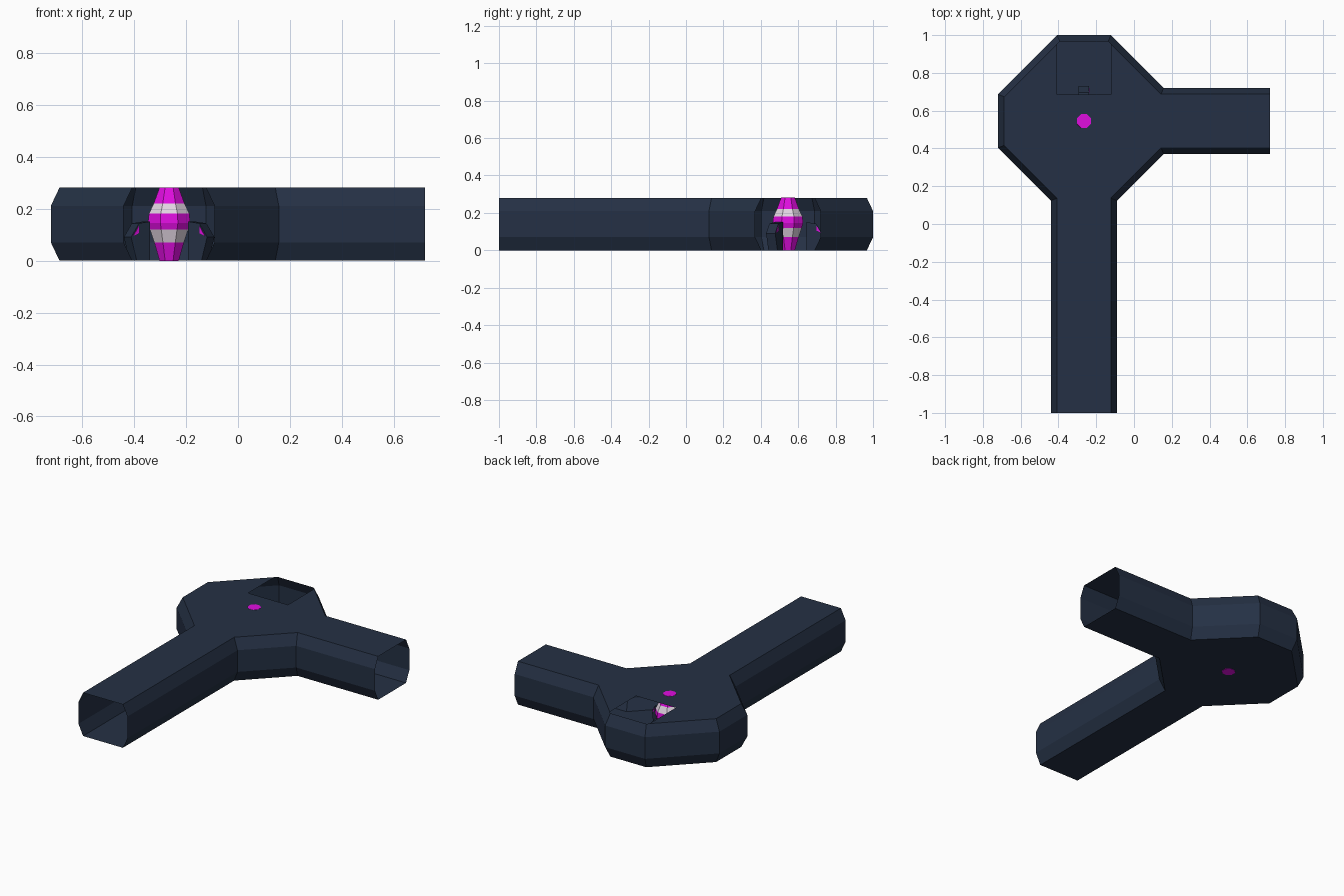
import bpy, bmesh, math
from mathutils import Matrix

if "Cube" in bpy.data.objects:
    bpy.data.objects.remove(bpy.data.objects["Cube"])

CX, CY = -0.265, 0.545          # centre of the octagonal room


def material(name, rgb):
    m = bpy.data.materials.new(name)
    m.diffuse_color = (*rgb, 1)
    m.use_nodes = True
    m.node_tree.nodes["Principled BSDF"].inputs["Base Color"].default_value = m.diffuse_color
    return m


navy = material("dark navy hull", (0.018, 0.03, 0.058))
magenta = material("glowing magenta", (0.74, 0.004, 0.74))
white = material("pale white", (0.75, 0.66, 0.75))


def finish(name, bm, mats):
    mesh = bpy.data.meshes.new(name)
    bm.to_mesh(mesh)
    bm.free()
    for m in mats:
        mesh.materials.append(m)
    ob = bpy.data.objects.new(name, mesh)
    ob.location = (CX, CY, 0)
    bpy.context.collection.objects.link(ob)
    return ob


def plan(d):
    """Floor plan of room and two corridors, inset by d; also hole corner sum."""
    a, s, c = 0.455 - d, 0.597 - d * math.sqrt(2), 0.175 - d
    h, j, front, right = s - a, s - c, -1.545, 0.985
    return [(-c, front), (c, front), (c, -j), (j, -c), (right, -c), (right, c),
            (j, c), (h, a), (-h, a), (-a, h), (-a, -h), (-c, -j)], s


# Shell: chamfered walls, open corridor mouths, floor and roof with a hatch hole
bm = bmesh.new()
rings = []
for z, d in ((0, 0.033), (0.07, 0), (0.21, 0), (0.28, 0.033)):
    pts, total = plan(d)
    rings.append([bm.verts.new((x, y, z)) for x, y in pts])
for low, high in zip(rings, rings[1:]):
    for i in range(12):
        if i in (0, 4):         # corridor mouths stay open
            continue
        k = (i + 1) % 12
        bm.faces.new((low[i], low[k], high[k], high[i]))
bm.faces.new(rings[0][::-1])
w = 0.142
hatch = [bm.verts.new((x, y, 0.28)) for x, y in
         ((w, total - w), (w, 0.14), (-w, 0.14), (-w, total - w))]
bm.faces.new(rings[3][:7] + hatch + rings[3][9:])
finish("corridor_shell", bm, [navy])

# Core: eight-sided spindle with banded colours
bm = bmesh.new()
profile = [(0.04, -0.001), (0.062, 0.07), (0.08, 0.12), (0.088, 0.145),
           (0.084, 0.18), (0.064, 0.22), (0.04, 0.281)]
rings = [[bm.verts.new((r * math.cos(math.pi * (i + 0.5) / 4),
                        r * math.sin(math.pi * (i + 0.5) / 4), z))
          for i in range(8)] for r, z in profile]
for n, (low, high) in enumerate(zip(rings, rings[1:])):
    for i in range(8):
        k = (i + 1) % 8
        f = bm.faces.new((low[i], low[k], high[k], high[i]))
        f.material_index = 1 if n in (1, 4) else 0
bm.faces.new(rings[0][::-1])
bm.faces.new(rings[-1])
finish("energy_core", bm, [magenta, white])


def slab(name, profile, y0, y1, angle, mat):
    """Extrude a radial profile (r, z) sideways and turn it about the core."""
    bm = bmesh.new()
    a = [bm.verts.new((r, y0, z)) for r, z in profile]
    b = [bm.verts.new((r, y1, z)) for r, z in profile]
    bm.faces.new(a)
    bm.faces.new(b[::-1])
    for i in range(len(a)):
        k = (i + 1) % len(a)
        bm.faces.new((a[k], a[i], b[i], b[k]))
    bmesh.ops.recalc_face_normals(bm, faces=bm.faces)
    bm.transform(Matrix.Rotation(math.radians(angle), 4, 'Z'))
    finish(name, bm, [mat])


# Three consoles around the core, with small lit side panels
for n, angle in enumerate((90, 210, 330)):
    slab(f"console_{n + 1}", [(0.1, 0), (0.16, 0), (0.185, 0.09), (0.15, 0.143),
                              (0.1, 0.15)], -0.028, 0.028, angle, navy)
    for side in (-1, 1):
        slab(f"console_light_{n + 1}_{'left' if side > 0 else 'right'}",
             [(0.152, 0.105), (0.175, 0.095), (0.152, 0.133)],
             side * 0.027, side * 0.03, angle, magenta)
